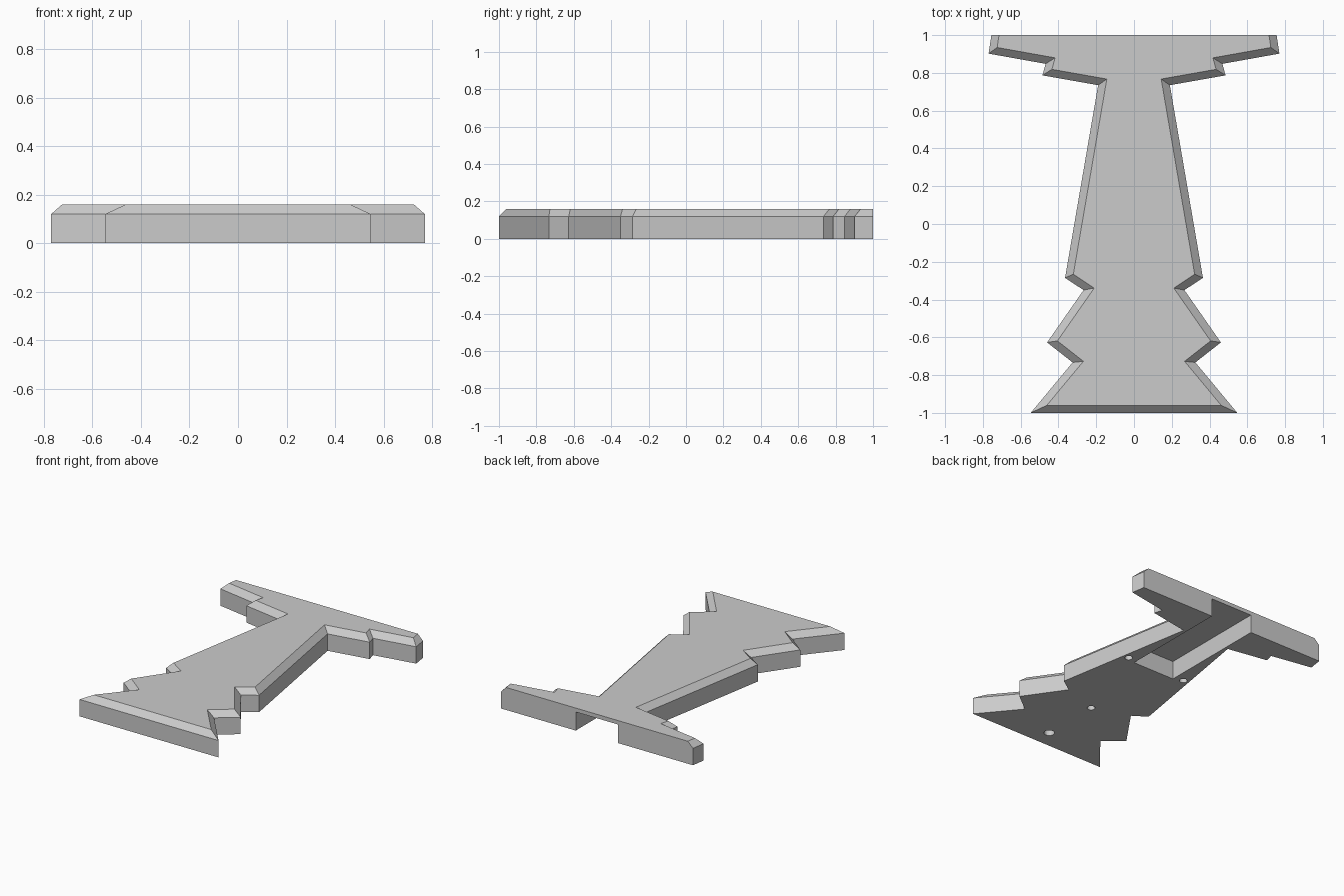
import bpy, bmesh
from mathutils import Vector
from mathutils.geometry import intersect_line_line

cube = bpy.data.objects.get("Cube")
if cube:
    bpy.data.objects.remove(cube, do_unlink=True)

HEIGHT, SHOULDER, BEVEL = 0.16, 0.12, 0.04

grey = bpy.data.materials.new("plain_grey")
grey.use_nodes = True
grey.diffuse_color = (0.6, 0.6, 0.6, 1)
for node in grey.node_tree.nodes:
    if node.type == 'BSDF_PRINCIPLED':
        node.inputs["Base Color"].default_value = grey.diffuse_color

# Half outline, front to back, mirrored into a closed counter-clockwise loop
half = [(0.547, -1), (0.325, -0.733), (0.46, -0.627), (0.267, -0.35),
        (0.365, -0.285), (0.19, 0.735), (0.485, 0.787), (0.468, 0.848),
        (0.77, 0.902), (0.755, 1)]
outline = [Vector((x, y, 0)) for x, y in half]
outline += [Vector((-x, y, 0)) for x, y in reversed(half)]


def inset(points, amount):
    """Move every edge inward, except the straight back edge."""
    lines = []
    for a, b in zip(points, points[1:] + points[:1]):
        d = (b - a).normalized()
        on_back = a.y > 0.99 and b.y > 0.99
        shift = Vector((-d.y, d.x, 0)) * (0 if on_back else amount)
        lines.append((a + shift, b + shift))
    return [intersect_line_line(*lines[i - 1], *lines[i])[0]
            for i in range(len(lines))]


def finish(name, bm):
    bmesh.ops.recalc_face_normals(bm, faces=bm.faces)
    mesh = bpy.data.meshes.new(name)
    bm.to_mesh(mesh)
    bm.free()
    mesh.materials.append(grey)
    obj = bpy.data.objects.new(name, mesh)
    bpy.context.collection.objects.link(obj)
    return obj


# Plate with straight sides and a chamfered top edge
bm = bmesh.new()
levels = [(outline, 0), (outline, SHOULDER), (inset(outline, BEVEL), HEIGHT)]
rings = [[bm.verts.new((p.x, p.y, z)) for p in pts] for pts, z in levels]
n = len(outline)
for low, high in zip(rings, rings[1:]):
    for i in range(n):
        j = (i + 1) % n
        bm.faces.new((low[i], low[j], high[j], high[i]))
bm.faces.new(rings[0][::-1])
bm.faces.new(rings[-1])
plate = finish("base_plate", bm)


def cut(cutter):
    cutter.hide_render = True
    mod = plate.modifiers.new(cutter.name, 'BOOLEAN')
    mod.operation = 'DIFFERENCE'
    mod.solver = 'EXACT'
    mod.object = cutter
    bpy.context.view_layer.objects.active = plate
    bpy.ops.object.modifier_apply(modifier=mod.name)
    bpy.data.objects.remove(cutter, do_unlink=True)


# Channel under the rear, open at the back
bm = bmesh.new()
bmesh.ops.create_cube(bm, size=1)
bmesh.ops.scale(bm, vec=(0.334, 1, 0.33), verts=bm.verts)
bmesh.ops.translate(bm, vec=(0, 0.7, -0.033), verts=bm.verts)
cut(finish("channel_cutter", bm))

# Blind mounting holes in the underside
for x, y, radius in [(0, -0.87, 0.035), (0, -0.44, 0.026),
                     (0.235, 0.225, 0.026), (-0.235, 0.225, 0.026)]:
    bm = bmesh.new()
    bmesh.ops.create_cone(bm, cap_ends=True, segments=24, radius1=radius,
                          radius2=radius, depth=0.2)
    bmesh.ops.translate(bm, vec=(x, y, -0.01), verts=bm.verts)
    cut(finish("hole_cutter", bm))
